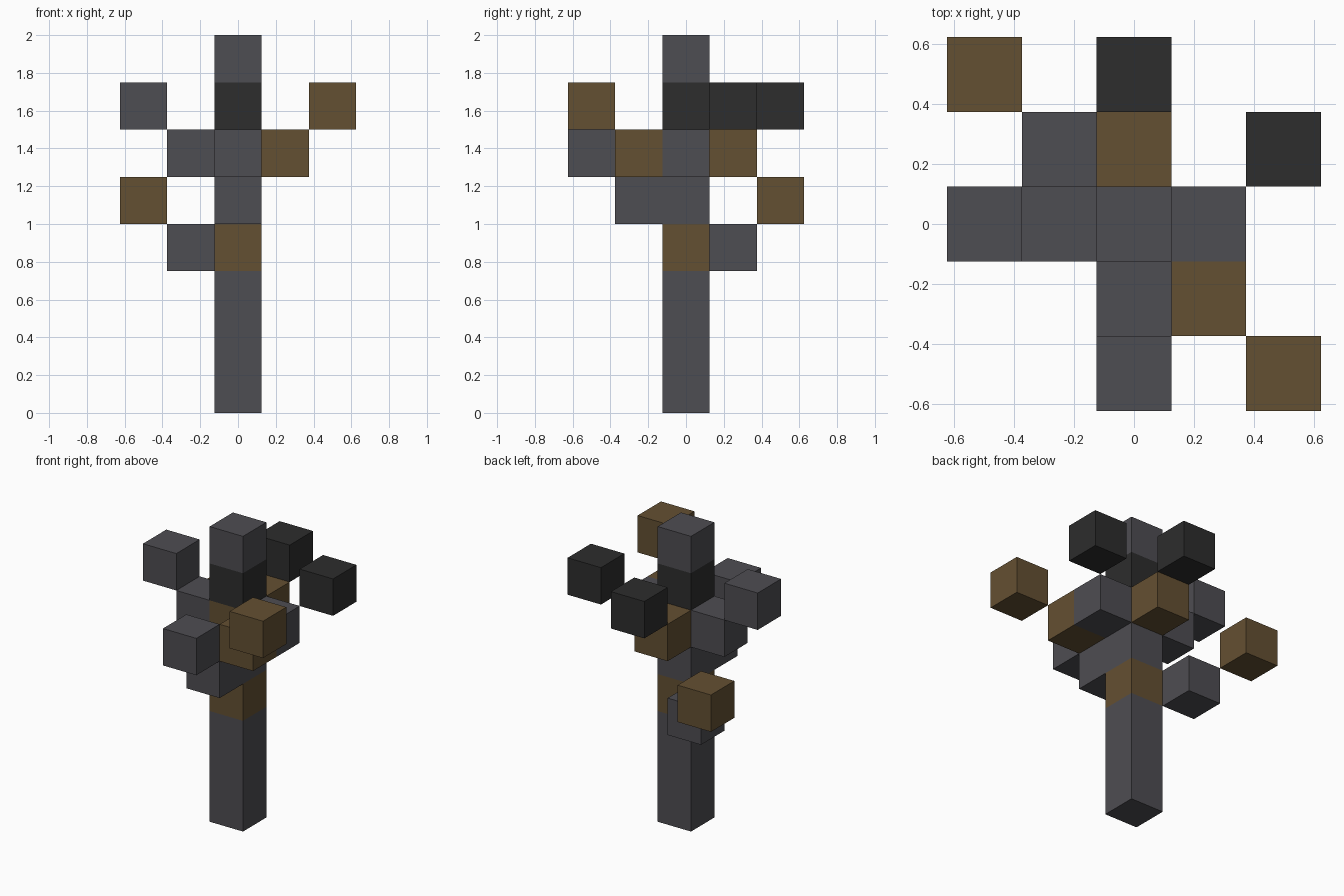
import bpy
import bmesh
from mathutils import Matrix, Vector

cube = bpy.data.objects.get("Cube")
if cube:
    bpy.data.objects.remove(cube, do_unlink=True)

U = 0.25  # edge length of one block


def make_material(name, color):
    mat = bpy.data.materials.new(name)
    mat.use_nodes = True
    mat.diffuse_color = color
    bsdf = next(n for n in mat.node_tree.nodes if n.type == 'BSDF_PRINCIPLED')
    bsdf.inputs["Base Color"].default_value = color
    bsdf.inputs["Roughness"].default_value = 0.9
    return mat


GREY = make_material("slate grey", (0.076, 0.074, 0.084, 1))
BROWN = make_material("bark brown", (0.127, 0.08, 0.032, 1))
BLACK = make_material("charcoal black", (0.026, 0.026, 0.026, 1))


def block(name, mat, x, y, layer, layers=1):
    """Box on the block grid, standing on the given layer."""
    bm = bmesh.new()
    bmesh.ops.create_cube(bm, size=U, matrix=Matrix.Diagonal((1, 1, layers, 1)))
    mesh = bpy.data.meshes.new(name)
    bm.to_mesh(mesh)
    bm.free()
    mesh.materials.append(mat)
    obj = bpy.data.objects.new(name, mesh)
    obj.location = Vector((x, y, layer + layers / 2)) * U
    bpy.context.collection.objects.link(obj)
    return obj


# Trunk, stacked from the ground up
block("trunk_base", GREY, 0, 0, 0, layers=3)
for i, mat in enumerate((BROWN, GREY, BROWN, BLACK, GREY)):
    block(f"trunk_block_{i + 1}", mat, 0, 0, 3 + i)

# Branches: each is a chain of blocks stepping outward and up
branches = {
    "low_back_branch": [(GREY, -1, 1, 3), (BROWN, -2, 2, 4)],
    "front_branch": [(GREY, 0, -1, 4), (GREY, 0, -2, 5)],
    "right_branch": [(GREY, -1, 0, 5), (GREY, -2, 0, 6)],
    "back_branch": [(BROWN, 0, 1, 5), (BLACK, 0, 2, 6)],
    "left_branch": [(GREY, 1, 0, 5), (BLACK, 2, 1, 6)],
    "front_left_branch": [(BROWN, 1, -1, 5), (BROWN, 2, -2, 6)],
}
for name, chain in branches.items():
    for part, (mat, x, y, layer) in zip(("inner", "tip"), chain):
        block(f"{name}_{part}", mat, x, y, layer)
